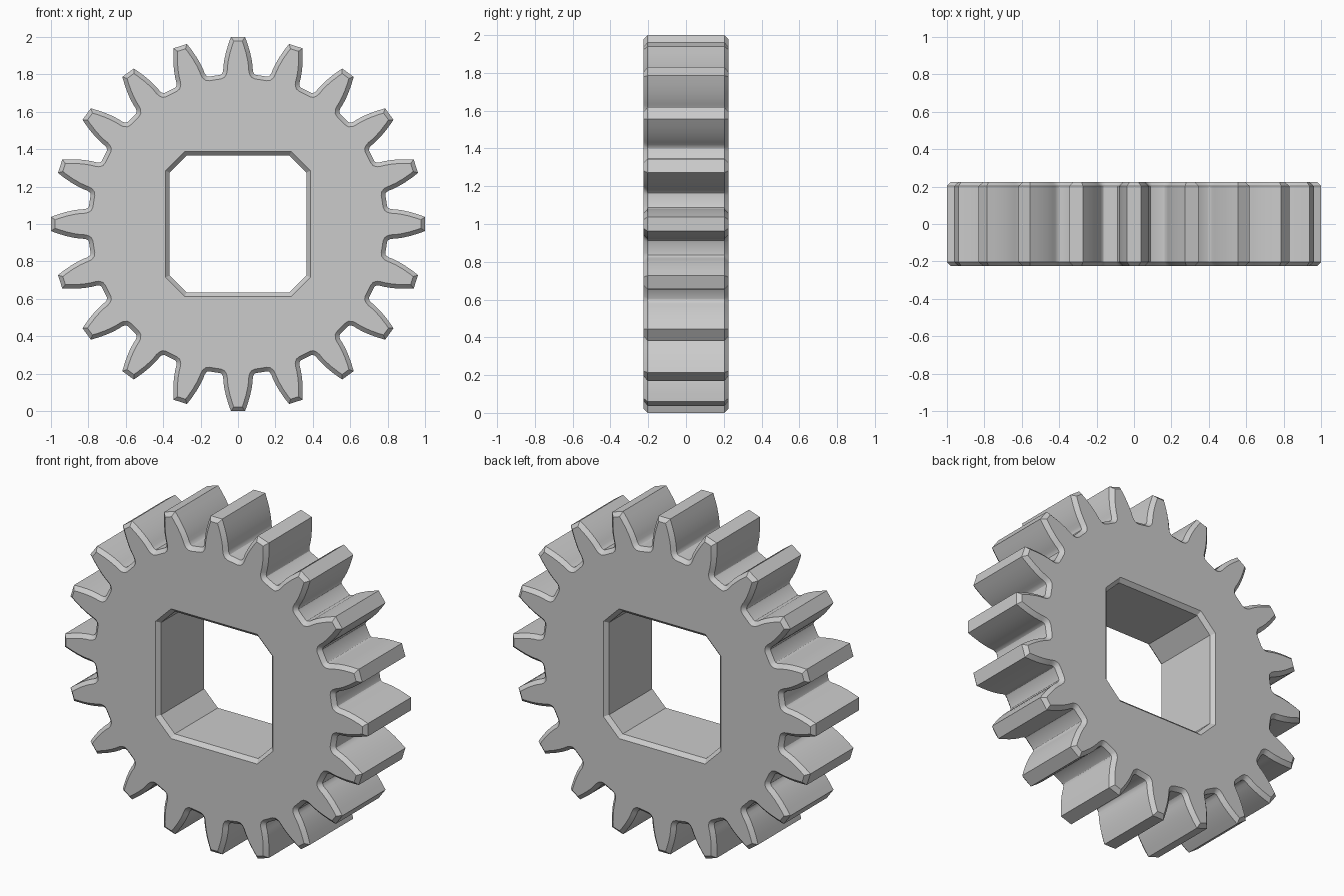
import bpy, bmesh, math
from mathutils import Vector

cube = bpy.data.objects.get("Cube")
if cube:
    bpy.data.objects.remove(cube, do_unlink=True)

TEETH = 20
HALF_DEPTH = 0.225
CHAMFER = 0.022

# Half a tooth: (half width, radius) from tip, down the flank, into the root fillet
HALF_TOOTH = [(0.038, 1.0), (0.052, 0.96), (0.064, 0.92), (0.073, 0.88),
              (0.078, 0.845), (0.079, 0.825), (0.082, 0.81), (0.088, 0.801),
              (0.097, 0.797)]


def gear_outline():
    """Closed clockwise outline of the toothed rim."""
    tooth = [(-x, r) for x, r in reversed(HALF_TOOTH)] + HALF_TOOTH
    points = []
    for i in range(TEETH):
        a = math.tau * i / TEETH
        c, s = math.cos(a), math.sin(a)
        points += [Vector((x * c + r * s, r * c - x * s)) for x, r in tooth]
    return points


def bore_outline(half=0.365, corner=0.275):
    """Closed clockwise outline of the square bore with cut corners."""
    points = []
    for i in range(4):
        c, s = (1, 0, -1, 0)[i], (0, 1, 0, -1)[i]
        for x, z in ((-corner, half), (corner, half)):
            points.append(Vector((x * c + z * s, z * c - x * s)))
    return points


def offset(points, distance):
    """Move a clockwise outline inward by a distance, with mitred corners."""
    result = []
    for i, p in enumerate(points):
        d1 = (p - points[i - 1]).normalized()
        d2 = (points[(i + 1) % len(points)] - p).normalized()
        n1, n2 = Vector((d1.y, -d1.x)), Vector((d2.y, -d2.x))
        result.append(p + (n1 + n2) * distance / (1 + n1.dot(n2)))
    return result


def add_wall(bm, outline, inset):
    """Wall with a chamfer at both ends; returns its front and back edge loops."""
    face_line = offset(outline, inset)
    layers = [(face_line, -HALF_DEPTH), (outline, CHAMFER - HALF_DEPTH),
              (outline, HALF_DEPTH - CHAMFER), (face_line, HALF_DEPTH)]
    rings = [[bm.verts.new((p.x, y, p.y + 1)) for p in line] for line, y in layers]
    n = len(outline)
    for a, b in zip(rings, rings[1:]):
        for i in range(n):
            j = (i + 1) % n
            bm.faces.new((a[i], a[j], b[j], b[i]))
    return [[bm.edges.get((ring[i], ring[(i + 1) % n])) for i in range(n)]
            for ring in (rings[0], rings[-1])]


# Gear body: toothed rim, bore and the two flat sides between them
bm = bmesh.new()
rim = add_wall(bm, gear_outline(), CHAMFER)
bore = add_wall(bm, bore_outline(), -CHAMFER)
for rim_loop, bore_loop, side in zip(rim, bore, (-1, 1)):
    bmesh.ops.triangle_fill(bm, edges=rim_loop + bore_loop, use_beauty=True,
                            normal=(0, side, 0))
bmesh.ops.recalc_face_normals(bm, faces=bm.faces)
bmesh.ops.dissolve_limit(bm, angle_limit=0.001, verts=[],
                         edges=[e for e in bm.edges if all(
                             abs(abs(v.co.y) - HALF_DEPTH) < 1e-5 for v in e.verts)])
mesh = bpy.data.meshes.new("gear")
bm.to_mesh(mesh)
bm.free()
gear = bpy.data.objects.new("gear", mesh)
bpy.context.collection.objects.link(gear)

# Plain grey finish
grey = bpy.data.materials.new("light_grey")
grey.use_nodes = True
colour = (0.6, 0.6, 0.6, 1)
grey.diffuse_color = colour
grey.node_tree.nodes["Principled BSDF"].inputs["Base Color"].default_value = colour
mesh.materials.append(grey)

bpy.ops.object.select_all(action="DESELECT")
gear.select_set(True)
bpy.context.view_layer.objects.active = gear
bpy.ops.object.shade_smooth_by_angle(angle=math.radians(30))
